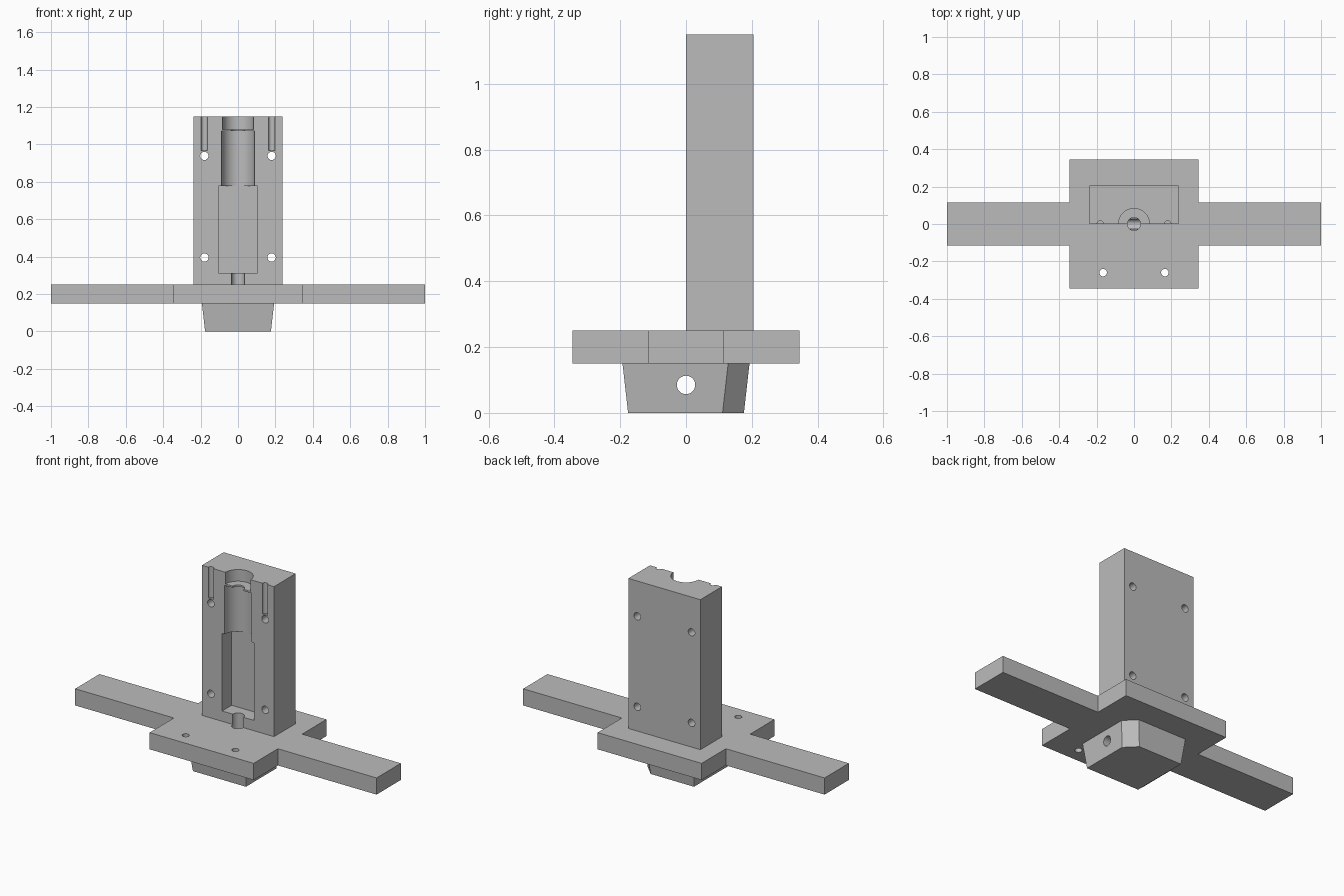
import bpy
import bmesh
from mathutils import Matrix, Vector

if "Cube" in bpy.data.objects:
    bpy.data.objects.remove(bpy.data.objects["Cube"], do_unlink=True)

grey = bpy.data.materials.new("plain grey")
grey.use_nodes = True
grey.diffuse_color = (0.5, 0.5, 0.5, 1)
grey.node_tree.nodes["Principled BSDF"].inputs["Base Color"].default_value = (0.5, 0.5, 0.5, 1)


def loft(name, bottom, top, z0, z1):
    """Solid between two outlines with the same number of points."""
    bm = bmesh.new()
    low = [bm.verts.new((x, y, z0)) for x, y in bottom]
    high = [bm.verts.new((x, y, z1)) for x, y in top]
    bm.faces.new(low[::-1])
    bm.faces.new(high)
    for i in range(len(low)):
        j = (i + 1) % len(low)
        bm.faces.new((low[i], low[j], high[j], high[i]))
    bmesh.ops.recalc_face_normals(bm, faces=bm.faces)
    mesh = bpy.data.meshes.new(name)
    bm.to_mesh(mesh)
    bm.free()
    mesh.materials.append(grey)
    obj = bpy.data.objects.new(name, mesh)
    bpy.context.collection.objects.link(obj)
    return obj


def box(name, x, y0, y1, z0, z1):
    outline = [(-x, y0), (x, y0), (x, y1), (-x, y1)]
    return loft(name, outline, outline, z0, z1)


def rod(start, end, radius):
    """Round cutter running from start to end."""
    start, end = Vector(start), Vector(end)
    axis = end - start
    turn = axis.to_track_quat('Z', 'Y').to_matrix().to_4x4()
    bm = bmesh.new()
    bmesh.ops.create_cone(bm, cap_ends=True, segments=48, radius1=radius,
                          radius2=radius, depth=axis.length,
                          matrix=Matrix.Translation((start + end) / 2) @ turn)
    mesh = bpy.data.meshes.new("cutter")
    bm.to_mesh(mesh)
    bm.free()
    mesh.materials.append(grey)
    obj = bpy.data.objects.new("cutter", mesh)
    bpy.context.collection.objects.link(obj)
    return obj


def carve(part, cutters):
    """Subtract every cutter, then discard it."""
    bpy.ops.object.select_all(action='DESELECT')
    bpy.context.view_layer.objects.active = part
    part.select_set(True)
    for cutter in cutters:
        cutter.hide_render = True
        mod = part.modifiers.new("cut", 'BOOLEAN')
        mod.operation = 'DIFFERENCE'
        mod.solver = 'EXACT'
        mod.object = cutter
        bpy.ops.object.modifier_apply(modifier=mod.name)
        bpy.data.objects.remove(cutter, do_unlink=True)
    bpy.ops.object.shade_smooth_by_angle(angle=0.5)


# Cross-shaped base plate with two arms
W, A = 0.345, 0.115
half = [(W, -W), (W, -A), (1, -A), (1, A), (W, A), (W, W)]
cross = half + [(-x, -y) for x, y in half]
plate = loft("base_plate", cross, cross, 0.15, 0.25)
carve(plate, [rod((x, -0.26, 0.1), (x, -0.26, 0.3), 0.02) for x in (-0.165, 0.165)]
      + [rod((0, 0, 0.1), (0, 0, 0.3), 0.035)])


# Tapered boss under the plate, with one cut corner
def boss_outline(r, cut=0.065):
    return [(-r, -r), (r, -r), (r, r - cut), (r - cut, r), (-r, r)]


boss = loft("tapered_boss", boss_outline(0.176), boss_outline(0.193), 0, 0.15)
carve(boss, [rod((-0.3, 0, 0.085), (0.3, 0, 0.085), 0.028),
             rod((0, 0, 0.085), (0, 0, 0.2), 0.035)])

# Upright half housing with a stepped cavity in its front face
tower = box("half_housing", 0.239, 0, 0.205, 0.25, 1.15)
cavity = [
    box("cutter", 0.105, -0.1, 0.09, 0.312, 0.777),    # rectangular pocket
    rod((0, 0, 0.7), (0, 0, 1.07), 0.088),             # main bore
    rod((0, 0, 1.0), (0, 0, 1.1), 0.035),              # neck
    rod((0, 0, 1.08), (0, 0, 1.2), 0.083),             # top seat
    rod((0, 0, 0.2), (0, 0, 0.4), 0.035),              # lower channel
]
for x in (-0.18, 0.18):
    cavity.append(rod((x, 0, 0.966), (x, 0, 1.2), 0.017))
    cavity += [rod((x, -0.1, z), (x, 0.3, z), 0.022) for z in (0.395, 0.938)]
carve(tower, cavity)
